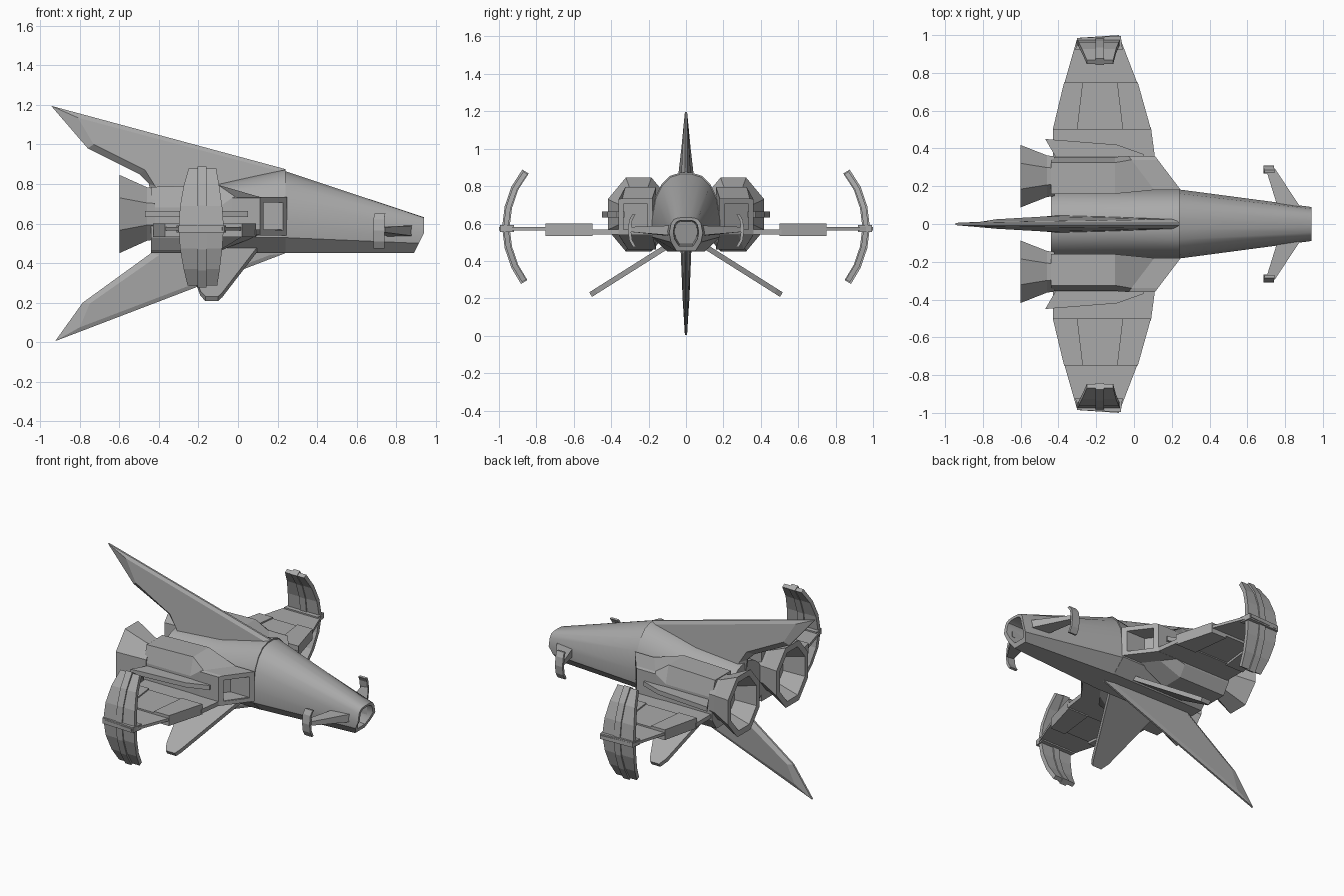
import bpy, bmesh, math
from mathutils import Vector

if "Cube" in bpy.data.objects:
    bpy.data.objects.remove(bpy.data.objects["Cube"])

grey = bpy.data.materials.new("hull_grey")
grey.diffuse_color = (0.40, 0.40, 0.40, 1)
grey.use_nodes = True
grey.node_tree.nodes["Principled BSDF"].inputs["Base Color"].default_value = grey.diffuse_color


def make(name, verts, faces, mirror=False, smooth=0):
    me = bpy.data.meshes.new(name)
    me.from_pydata([tuple(v) for v in verts], [], faces)
    bm = bmesh.new()
    bm.from_mesh(me)
    bmesh.ops.recalc_face_normals(bm, faces=bm.faces)
    bm.to_mesh(me)
    bm.free()
    me.materials.append(grey)
    ob = bpy.data.objects.new(name, me)
    bpy.context.collection.objects.link(ob)
    if mirror:
        ob.modifiers.new("mirror", 'MIRROR').use_axis = (False, True, False)
        ob.modifiers["mirror"].use_mirror_merge = False
    if smooth:
        bpy.ops.object.select_all(action='DESELECT')
        ob.select_set(True)
        bpy.context.view_layer.objects.active = ob
        bpy.ops.object.shade_smooth_by_angle(angle=math.radians(smooth))
    return ob


def loft(name, rings, **kw):
    """Skin closed rings of equal length and cap both ends."""
    n = len(rings[0])
    verts = [v for r in rings for v in r]
    faces = [(k * n + i, k * n + (i + 1) % n, (k + 1) * n + (i + 1) % n, (k + 1) * n + i)
             for k in range(len(rings) - 1) for i in range(n)]
    faces += [tuple(range(n)), tuple(range(len(verts) - n, len(verts)))]
    return make(name, verts, faces, **kw)


def slab(name, pts, offset, **kw):
    """Flat outline thickened both ways along offset."""
    o = Vector(offset)
    return loft(name, [[Vector(p) - o for p in pts], [Vector(p) + o for p in pts]], **kw)


def inset(ring, f, dx=0.0):
    c = sum((Vector(p) for p in ring), Vector()) / len(ring)
    return [c + (Vector(p) - c) * f + Vector((dx, 0, 0)) for p in ring]


def section(x, half):
    """Symmetric hull ring from a half profile of (y, z)."""
    full = half + [(-y, z) for y, z in reversed(half)]
    return [(x, y, z) for y, z in full]


# Main hull
shoulder = [(.10, .45), (.187, .53), (.187, .62), (.165, .74), (.13, .81), (.085, .855), (.03, .872)]
tail = [(.10, .45), (.185, .53), (.185, .60), (.165, .67), (.13, .73), (.08, .765), (.03, .78)]
mid = [(.10, .45), (.187, .53), (.187, .61), (.165, .69), (.13, .75), (.08, .785), (.03, .80)]
loft("rear_hull", [section(-.44, tail), section(-.1, mid), section(.24, shoulder)], smooth=32)

# Tapering nose with a hollow tip
tip_half = [(.05, .452), (.08, .50), (.09, .55), (.08, .60), (.065, .622), (.045, .63), (.015, .632)]
tip = [(.89 + .05 * min(1, (z - .45) / .1), y, z) for _, y, z in section(0, tip_half)]
front_half = [(y * .98, .45 + (z - .45) * .985) for y, z in shoulder]
loft("nose", [section(.235, front_half), tip, inset(tip, .76), inset(tip, .68, -.12)], smooth=32)


# Vertical fins: thin outline with a thicker inner panel (x, z, half thickness)
def fin(name, edge, panel, t=.006):
    loft(name, [[(x, -h, z) for x, z, h in panel], [(x, -t, z) for x, z in edge],
                [(x, t, z) for x, z in edge], [(x, h, z) for x, z, h in panel]])


fin("top_fin",
    [(-.945, 1.195), (.24, .875), (.24, .7), (-.44, .7), (-.45, .80), (-.5, .85), (-.76, .98)],
    [(-.81, 1.135, .012), (.22, .862, .025), (.22, .7, .03), (-.38, .7, .05),
     (-.42, .79, .045), (-.47, .87, .04), (-.73, 1.0, .025)])
fin("bottom_fin",
    [(-.925, .005), (.24, .45), (.2, .5), (-.43, .5), (-.44, .45), (-.785, .2)],
    [(-.80, .075, .01), (.16, .44, .02), (.16, .5, .025), (-.38, .5, .03),
     (-.40, .44, .028), (-.75, .195, .018)])

# Slanted lower fins
root, reach = Vector((0, .09, .485)), Vector((0, .42, -.265))
blade = [(.11, 0), (-.28, 0), (-.19, .90), (-.165, 1), (-.10, 1), (-.08, .93)]
slab("lower_fin", [root + reach * s + Vector((x, 0, 0)) for x, s in blade],
     (0, .0075, .012), mirror=True)


# Engine cowl ending in a slanted, recessed intake
def slant(pts, shift=0):
    return [(.24 - (y - .19) * .76 + shift, y, z) for y, z in pts]


rear = [(.16, .46), (.31, .46), (.355, .53), (.355, .68), (.325, .785), (.16, .785)]
box = [(.18, .54), (.28, .54), (.36, .54), (.36, .73), (.34, .735), (.18, .735)]
mouth = slant(box)
hole = [(.205, .565), (.28, .565), (.335, .565), (.335, .705), (.325, .705), (.205, .705)]
loft("engine_cowl", [[(-.44, y, z) for y, z in rear],
                     [(-.1, y, z + (.01 if z > .7 else 0)) for y, z in rear],
                     slant(box, -.14), mouth, slant(hole), slant(hole, -.14)], mirror=True)


# Hollow octagonal exhaust nozzle
def octagon(x, ry, rz):
    k = 1 / math.cos(math.pi / 8)
    return [(x, .253 + ry * k * math.cos(a), .648 + rz * k * math.sin(a))
            for a in [math.pi / 8 + i * math.pi / 4 for i in range(8)]]


loft("nozzle", [octagon(-.42, .105, .13), octagon(-.46, .11, .135), octagon(-.6, .165, .198),
                octagon(-.6, .132, .16), octagon(-.47, .09, .11)], mirror=True)

# Thin strake along the cowl
slab("side_strake", [(-.47, .45, .648), (-.09, .42, .648), (.05, .37, .648),
                     (.05, .33, .648), (-.40, .33, .648)], (0, 0, .015), mirror=True)


# Wing panels
def panel(name, pts, z, h):
    slab(name, [(x, y, z) for x, y in pts], (0, 0, h), mirror=True)


panel("inner_wing", [(.235, .185), (.11, .36), (.09, .51), (-.43, .51), (-.43, .185)], .555, .014)
panel("middle_wing", [(.07, .5), (.0, .75), (-.35, .75), (-.41, .5)], .57, .022)
panel("leading_block", [(.09, .5), (.02, .75), (-.09, .75), (-.06, .5)], .567, .034)
panel("trailing_block", [(-.43, .5), (-.37, .75), (-.27, .75), (-.30, .5)], .567, .034)
panel("outer_wing", [(.02, .74), (-.08, 1.0), (-.30, .985), (-.37, .74)], .573, .009)

# Curved wing-tip shields with a raised centre rib: (y, z, rear x, front x)
arc = [(.858, .872, -.25, -.11), (.915, .785, -.275, -.095), (.95, .685, -.293, -.08),
       (.963, .58, -.30, -.072), (.95, .475, -.293, -.08), (.915, .375, -.275, -.092),
       (.865, .293, -.255, -.105)]


def shield(name, rows, thick):
    rings = []
    for y, z, a, b in rows:
        d = Vector((0, .8, (z - .58) * 1.6)).normalized() * thick
        rings.append([Vector((a, y, z)) - d, Vector((b, y, z)) - d,
                      Vector((b, y, z)) + d, Vector((a, y, z)) + d])
    loft(name, rings, mirror=True)


shield("tip_shield", arc, .013)
shield("shield_rib", [(y, .58 + (z - .58) * 1.02, -.205, -.16) for y, z, a, b in arc], .02)
panel("tip_clamp", [(-.06, .92), (-.07, .995), (-.30, .985), (-.31, .92)], .573, .018)

# Nose canards with small curved end plates
loft("canard", [[(.90, .06, .535), (.90, .06, .59), (.77, .06, .59), (.77, .06, .53)],
                [(.745, .295, .555), (.745, .295, .582), (.70, .285, .582), (.70, .285, .555)]],
     mirror=True)
shield("canard_plate", [(.278, .65, .69, .745), (.295, .62, .685, .74), (.303, .565, .685, .74),
                        (.295, .51, .685, .74), (.275, .475, .685, .74)], .008)
